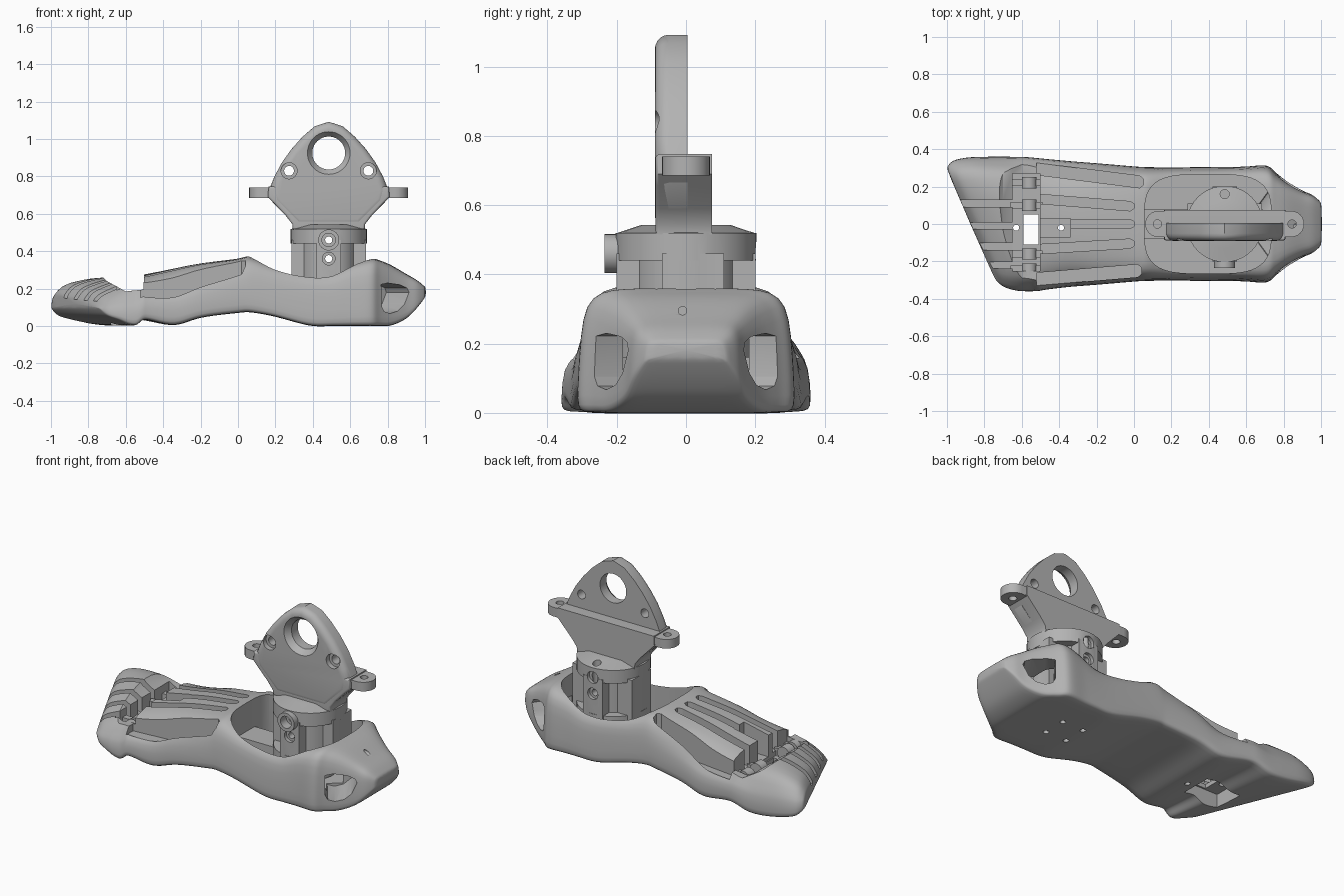
import bpy, bmesh, math
from mathutils import Matrix, Vector

if "Cube" in bpy.data.objects:
    bpy.data.objects.remove(bpy.data.objects["Cube"])

grey = bpy.data.materials.new("plain grey")
grey.use_nodes = True
GREY = (0.45, 0.45, 0.45, 1)
grey.diffuse_color = GREY
grey.node_tree.nodes["Principled BSDF"].inputs["Base Color"].default_value = GREY
AX = 0.485  # ankle axis


def finish(name, bm, matrix=None):
    if matrix:
        bm.transform(matrix)
    bmesh.ops.recalc_face_normals(bm, faces=bm.faces)
    mesh = bpy.data.meshes.new(name)
    bm.to_mesh(mesh)
    bm.free()
    mesh.materials.append(grey)
    ob = bpy.data.objects.new(name, mesh)
    bpy.context.collection.objects.link(ob)
    return ob


def activate(ob):
    bpy.ops.object.select_all(action='DESELECT')
    ob.select_set(True)
    bpy.context.view_layer.objects.active = ob


def smooth(ob, angle=35):
    activate(ob)
    bpy.ops.object.shade_smooth_by_angle(angle=math.radians(angle))


def prism(name, outline, lo, hi, axis='z', bevel=0, matrix=None):
    """Extrude an outline from lo to hi; the bevel rounds the lo end."""
    bm = bmesh.new()
    at = (lambda a, b, t: (a, b, t)) if axis == 'z' else (lambda a, b, t: (a, t, b))
    rings = [[bm.verts.new(at(a, b, t)) for a, b in outline] for t in (lo, hi)]
    front = bm.faces.new(rings[0])
    bm.faces.new(rings[1])
    n = len(outline)
    for i in range(n):
        j = (i + 1) % n
        bm.faces.new((rings[0][i], rings[0][j], rings[1][j], rings[1][i]))
    bmesh.ops.recalc_face_normals(bm, faces=bm.faces)
    if bevel:
        bmesh.ops.bevel(bm, geom=list(front.edges), offset=bevel, segments=5,
                        profile=0.5, affect='EDGES', clamp_overlap=True)
    return finish(name, bm, matrix)


def box(name, x0, x1, y0, y1, z0, z1):
    return prism(name, [(x0, y0), (x1, y0), (x1, y1), (x0, y1)], z0, z1)


def cyl(name, loc, r, depth, axis='z', r2=None):
    bm = bmesh.new()
    bmesh.ops.create_cone(bm, cap_ends=True, segments=40, radius1=r,
                          radius2=r if r2 is None else r2, depth=depth)
    turn = {'x': Matrix.Rotation(math.pi / 2, 4, 'Y'),
            'y': Matrix.Rotation(math.pi / 2, 4, 'X'), 'z': Matrix()}[axis]
    return finish(name, bm, Matrix.Translation(loc) @ turn)


def combine(target, *others, op='DIFFERENCE'):
    for o in others:
        mod = target.modifiers.new("cut", 'BOOLEAN')
        mod.operation, mod.solver, mod.object = op, 'EXACT', o
        activate(target)
        bpy.ops.object.modifier_apply(modifier=mod.name)
        bpy.data.objects.remove(o)


def rounded(cx, cy, hx, hy, power, n=48):
    pts = []
    for i in range(n):
        c, s = math.cos(math.tau * i / n), math.sin(math.tau * i / n)
        pts.append((cx + hx * math.copysign(abs(c) ** power, c),
                    cy + hy * math.copysign(abs(s) ** power, s)))
    return pts


# foot shell: x, toe skew, half width, bottom, top, shoulder roundness
stations = [
    (-1.02, .29, .295, .1, .195, 1), (-.97, .27, .338, .055, .245, 1),
    (-.88, .24, .358, .03, .272, 1), (-.77, .18, .362, .008, .282, 1.1),
    (-.66, .115, .362, .003, .28, 1.2), (-.57, .06, .36, .03, .28, 1.3),
    (-.5, .03, .353, .03, .283, 1.5), (-.34, 0, .338, .003, .308, 1.5),
    (-.2, 0, .327, .045, .335, 1.1), (0, 0, .31, .07, .36, .6),
    (.07, 0, .306, .073, .372, .4), (.2, 0, .305, .05, .318, .1),
    (.38, 0, .306, .002, .282, 0), (.5, 0, .307, 0, .285, 0),
    (.6, 0, .309, 0, .33, 0), (.71, 0, .315, 0, .36, .1),
    (.76, 0, .275, 0, .35, .1), (.82, 0, .228, .003, .325, .1),
    (.9, 0, .18, .04, .278, .1), (.96, 0, .153, .1, .243, .1),
    (1.005, 0, .11, .16, .205, .2)]


def section(x, skew, w, zb, zt, r):
    half = [(.5, 0), (.9, 0), (.98, .02), (1, .1), (.98, .45),
            (.95 - .03 * r, .8 - .2 * r), (.87 - .04 * r, .95 - .13 * r),
            (.7, 1 - .07 * r), (.4, 1)]
    ring = [(0, 0)] + half + [(0, 1)] + [(-a, b) for a, b in reversed(half)]
    out = []
    for a, b in ring:
        side = (0.33 - a * w) / 0.66
        top = zt - 0.35 * skew * side
        out.append(Vector((x + skew * side, a * w, zb + (top - zb) * b)))
    return out


def spline(p0, p1, p2, p3, t):
    return [b + .5 * t * (c - a + t * (2 * a - 5 * b + 4 * c - d + t * (3 * (b - c) + d - a)))
            for a, b, c, d in zip(p0, p1, p2, p3)]


bm = bmesh.new()
rows, last = [], len(stations) - 1
for i in range(last):
    pts = [stations[min(max(k, 0), last)] for k in range(i - 1, i + 3)]
    rows += [spline(*pts, s / 3) for s in range(3)]
rows.append(stations[-1])
rings = [[bm.verts.new(p) for p in section(*row)] for row in rows]
for a, b in zip(rings, rings[1:]):
    for i in range(len(a)):
        j = (i + 1) % len(a)
        bm.faces.new((a[i], a[j], b[j], b[i]))
bm.faces.new(rings[0])
bm.faces.new(rings[-1])
foot = finish("foot_shell", bm)
sub = foot.modifiers.new("round", 'SUBSURF')
sub.levels = 1
activate(foot)
bpy.ops.object.modifier_apply(modifier=sub.name)

# ankle well and heel windows
combine(foot, prism("well", rounded(.395, 0, .34, .265, .55), .085, .6))
window = [(-.085, .222), (-.04, .23), (.04, .22), (.08, .203), (.09, .18), (.06, .115),
          (.02, .08), (-.03, .067), (-.07, .078), (-.085, .105)]
for side in (1, -1):
    place = (Matrix.Scale(side, 4, (0, 1, 0)) @ Matrix.Translation((.838, -.215, 0))
             @ Matrix.Rotation(math.radians(36), 4, 'Z'))
    combine(foot, prism("window", window, -.15, .2, 'y', matrix=place))

# toe hinge step, pocket and opening through the sole
combine(foot,
        prism("step", [(-.75, .29), (-.7, .24), (-.6, .185), (-.505, .195),
                       (-.505, .5), (-.75, .5)], -.5, .5, 'y'),
        box("pocket", -.65, -.503, -.25, .27, .12, .5),
        box("centre_channel", -.65, -.34, -.07, .03, .14, .5),
        box("sole_recess", -.68, -.45, -.12, .07, -.1, .095),
        box("opening", -.59, -.51, -.11, .05, -.1, .5))

# grooves between toes
for y in (.11, -.01, -.12, -.22):
    combine(foot, prism("groove", [(-1.1, .17), (-.85, .14), (-.6, .12), (-.6, .5), (-1.1, .5)],
                        y - .018, y + .018, 'y'))

# long slots between the instep bars
for y0, y1, x1, h in ((.295, .225, .05, .032), (.135, .095, 0, .025), (0, 0, 0, .025),
                      (-.135, -.105, 0, .025), (-.295, -.25, .04, .034)):
    combine(foot, prism("slot", [(-.52, y0 - h), (x1 - .02, y1 - h), (x1, y1 - h * .5),
                                 (x1, y1 + h * .5), (x1 - .02, y1 + h), (-.52, y0 + h)],
                        .15, .6))

# screw holes
sole_holes = [(AX + a, b) for a in (.07, -.07) for b in (.07, -.07)]
for x, y in sole_holes + [(-.63, -.02), (-.39, -.02)]:
    combine(foot, cyl("hole", (x, y, .1), .016, .4))
combine(foot, cyl("heel_hole", (.88, -.01, .295), .012, .4, 'x'))
smooth(foot, 40)

# toe knuckles and hinge links
for i, y in enumerate((.22, .1, -.16, -.24)):
    smooth(cyl(f"toe_knuckle_{i + 1}", (-.56, y, .15), .04, .06, 'y'))
    box(f"hinge_link_{i + 1}", -.66, -.49, y - .018, y + .018, .11, .165)
box("well_ledge", .05, .3, -.08, .08, .08, .2)

# ankle hub: collar over a cross of legs
hub = cyl("ankle_hub", (AX, 0, .48), .204, .08)
combine(hub, cyl("shoulder", (AX, 0, .53), .204, .025, r2=.13),
        cyl("core", (AX, 0, .28), .15, .38),
        box("leg_x", AX - .2, AX + .2, -.07, .11, .17, .46),
        box("leg_y", AX - .065, AX + .065, -.2, .2, .17, .46),
        cyl("flange", (AX, 0, .2), .203, .08),
        cyl("boss", (AX, -.19, .46), .056, .09, 'y'), op='UNION')
for z, r in ((.46, .036), (.36, .034)):
    combine(hub, cyl("counterbore", (AX, -.23, z), r, .1, 'y'),
            cyl("counterbore_back", (AX, .23, z), r, .1, 'y'),
            cyl("through_bore", (AX, 0, z), .019, .6, 'y'))
combine(hub, cyl("bore_z", (AX, .16, .5), .024, .2))
smooth(hub)


def mirrored(half):
    return [(AX + d, z) for d, z in half] + [(AX - d, z) for d, z in reversed(half) if d]


# mounting plate running down into the thicker neck above the ankle
plate = prism("mounting_plate", mirrored(
    [(0, 1.092), (.075, 1.068), (.14, 1.012), (.2, .945), (.25, .875),
     (.29, .8), (.318, .73), (.3, .66), (.17, .53)]), -.09, .005, 'y', .04)
neck = prism("ankle_neck", mirrored(
    [(.322, .747), (.325, .69), (.292, .655), (.23, .59), (.195, .545), (.192, .515)]),
    -.088, .075, 'y', .012)
combine(plate, cyl("eye", (AX, 0, .925), .088, .4, 'y'),
        cyl("eye_flare", (AX, -.08, .925), .088, .05, 'y', .125))
for s in (1, -1):
    combine(plate, cyl("bolt", (AX + s * .212, 0, .83), .026, .4, 'y'),
            cyl("sink", (AX + s * .212, -.09, .83), .043, .06, 'y'))
smooth(plate)
smooth(neck)

# side tabs
stadium = [(AX + s * .355 + .07 * math.cos(a), .07 * math.sin(a))
           for s in (1, -1)
           for a in [math.pi * (k / 12 - .5) + (math.pi if s < 0 else 0) for k in range(13)]]
tabs = prism("side_tabs", stadium, .685, .74)
for s in (1, -1):
    combine(tabs, cyl("tab_hole", (AX + s * .36, 0, .7), .022, .3))
smooth(tabs)
